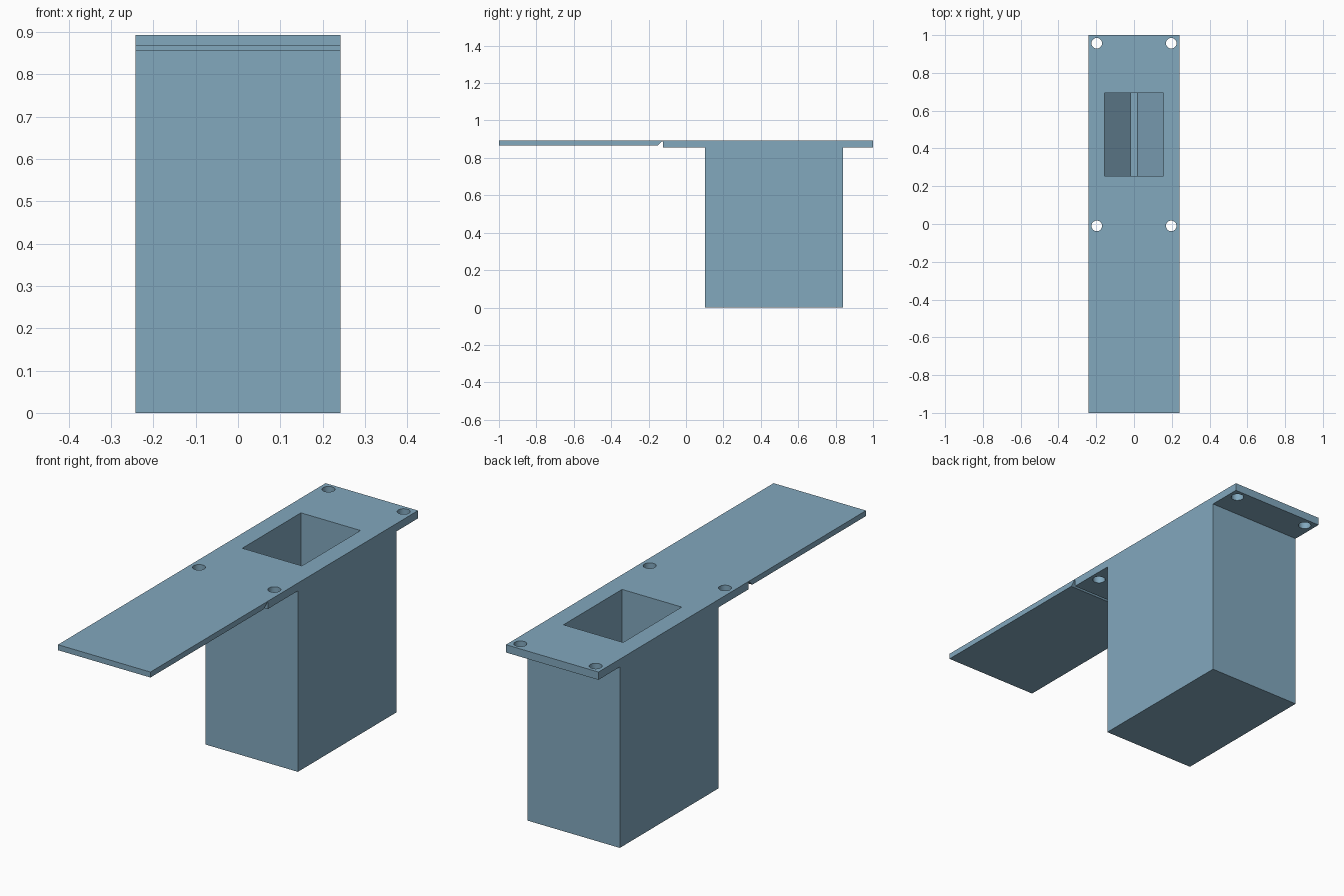
import bpy, bmesh
from mathutils import Matrix

if "Cube" in bpy.data.objects:
    bpy.data.objects.remove(bpy.data.objects["Cube"])

blue = bpy.data.materials.new("steel_blue")
blue.diffuse_color = (0.223, 0.392, 0.515, 1)
blue.use_nodes = True
blue.node_tree.nodes["Principled BSDF"].inputs["Base Color"].default_value = blue.diffuse_color


def prism(name, profile, axis, start, end):
    """Extrude a 2D profile along x (profile is y,z) or y (profile is x,z)."""
    bm = bmesh.new()
    place = (lambda p: (start, p[0], p[1])) if axis == "x" else (lambda p: (p[0], start, p[1]))
    face = bm.faces.new([bm.verts.new(place(p)) for p in profile])
    moved = bmesh.ops.extrude_face_region(bm, geom=[face])
    step = (end - start, 0, 0) if axis == "x" else (0, end - start, 0)
    bmesh.ops.translate(bm, vec=step, verts=[v for v in moved["geom"] if isinstance(v, bmesh.types.BMVert)])
    return finish(name, bm)


def finish(name, bm):
    bmesh.ops.recalc_face_normals(bm, faces=bm.faces)
    mesh = bpy.data.meshes.new(name)
    bm.to_mesh(mesh)
    bm.free()
    mesh.materials.append(blue)
    obj = bpy.data.objects.new(name, mesh)
    bpy.context.collection.objects.link(obj)
    return obj


def cut(target, cutter):
    bpy.context.view_layer.objects.active = target
    mod = target.modifiers.new("cut", "BOOLEAN")
    mod.operation, mod.solver, mod.object = "DIFFERENCE", "EXACT", cutter
    bpy.ops.object.modifier_apply(modifier=mod.name)
    bpy.data.objects.remove(cutter)


TOP, HALF = 0.893, 0.242

# Side outline: thin flap, hinge groove, mounting plate and deep box
body = prism("box_with_hinged_flap", [
    (-1, TOP), (-1, 0.867), (-0.15, 0.867), (-0.129, 0.888), (-0.123, 0.888),
    (-0.123, 0.856), (0.102, 0.856), (0.102, 0), (0.84, 0), (0.84, 0.856),
    (1, 0.856), (1, TOP)], "x", -HALF, HALF)

# Pocket with straight walls and a V-shaped bottom
cut(body, prism("pocket_cutter", [
    (-0.156, 1), (-0.156, 0.24), (-0.018, 0.10), (0.018, 0.10),
    (0.156, 0.24), (0.156, 1)], "y", 0.255, 0.693))

# Four screw holes through the plate
bm = bmesh.new()
for x in (-0.197, 0.197):
    for y in (-0.01, 0.957):
        bmesh.ops.create_cone(bm, cap_ends=True, segments=32, radius1=0.028, radius2=0.028,
                              depth=0.2, matrix=Matrix.Translation((x, y, 0.88)))
cut(body, finish("screw_hole_cutter", bm))

# Smooth hole walls, sharp edges elsewhere
body.select_set(True)
bpy.context.view_layer.objects.active = body
bpy.ops.object.shade_smooth_by_angle()
